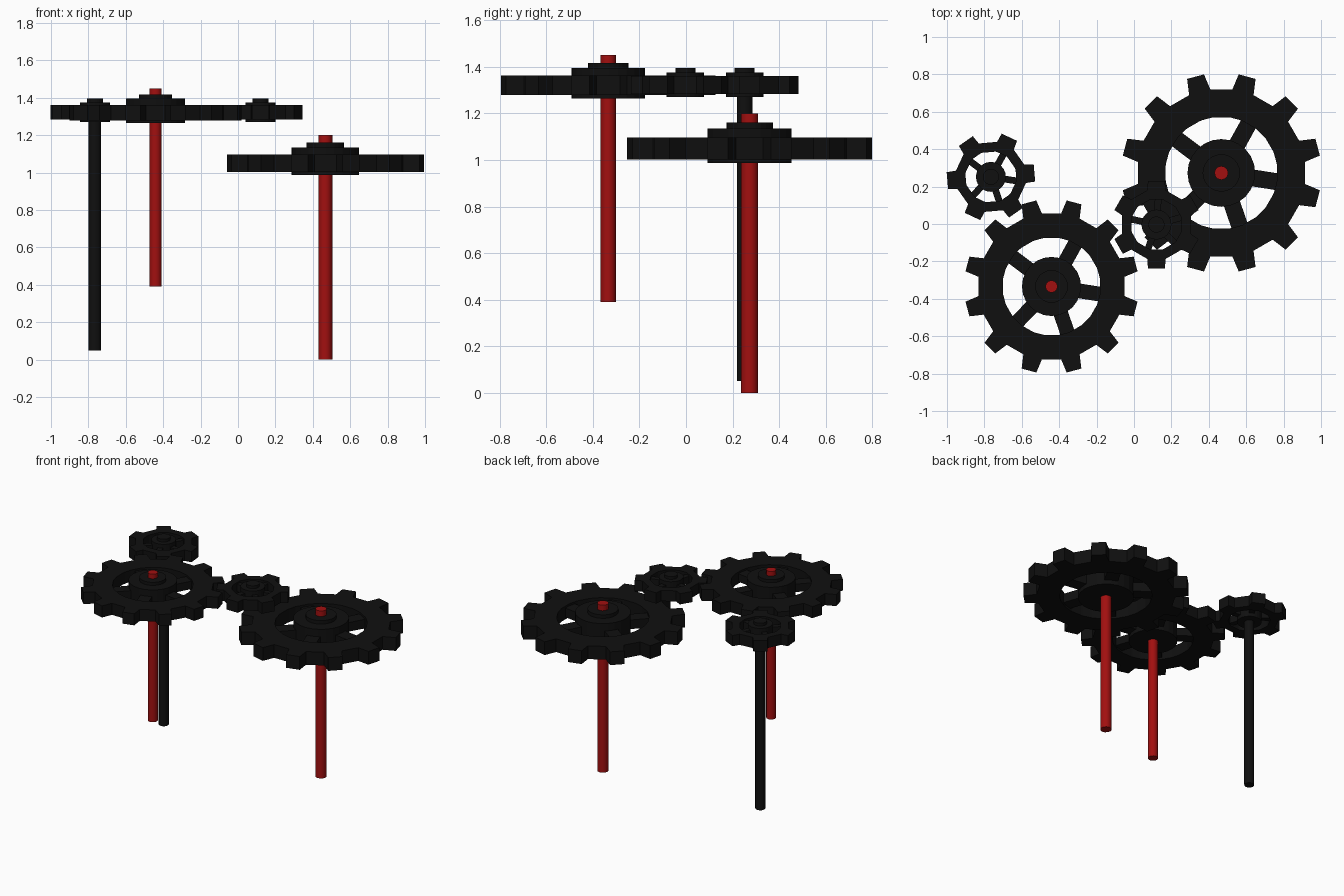
import bpy, bmesh, math
from mathutils import Matrix

if "Cube" in bpy.data.objects:
    bpy.data.objects.remove(bpy.data.objects["Cube"])


def material(name, rgb):
    m = bpy.data.materials.new(name)
    m.diffuse_color = (*rgb, 1)
    m.use_nodes = True
    m.node_tree.nodes["Principled BSDF"].inputs["Base Color"].default_value = m.diffuse_color
    return m


BLACK = material("black", (0.005, 0.005, 0.005))
RED = material("red", (0.36, 0.005, 0.005))


def make_object(name, bm, mat):
    bmesh.ops.recalc_face_normals(bm, faces=bm.faces)
    mesh = bpy.data.meshes.new(name)
    bm.to_mesh(mesh)
    bm.free()
    mesh.materials.append(mat)
    ob = bpy.data.objects.new(name, mesh)
    bpy.context.collection.objects.link(ob)
    return ob


def cylinder(name, x, y, r, z0, z1, mat, sides, smooth=False):
    bm = bmesh.new()
    bmesh.ops.create_cone(bm, cap_ends=True, segments=sides, radius1=r, radius2=r,
                          depth=z1 - z0, matrix=Matrix.Translation((x, y, (z0 + z1) / 2)))
    ob = make_object(name, bm, mat)
    if smooth:
        bpy.ops.object.select_all(action='DESELECT')
        ob.select_set(True)
        bpy.context.view_layer.objects.active = ob
        bpy.ops.object.shade_smooth_by_angle(angle=math.radians(50))


def toothed_ring(name, x, y, z0, z1, teeth, phase, tip, root, hole, tip_half, root_half):
    # four outline points per tooth, each paired with a point on the hole
    bm = bmesh.new()
    columns = []
    for t in range(teeth):
        for off, r in ((-root_half, root), (-tip_half, tip), (tip_half, tip), (root_half, root)):
            a = math.radians(phase + t * 360 / teeth + off)
            c, s = math.cos(a), math.sin(a)
            columns.append([bm.verts.new((x + q * c, y + q * s, z))
                            for q, z in ((r, z0), (r, z1), (hole, z1), (hole, z0))])
    for i, a in enumerate(columns):
        b = columns[(i + 1) % len(columns)]
        for k in range(4):
            n = (k + 1) % 4
            bm.faces.new((a[k], b[k], b[n], a[n]))
    make_object(name, bm, BLACK)


def spokes(name, x, y, z0, z1, r0, r1, width, angles):
    bm = bmesh.new()
    for a in angles:
        m = (Matrix.Translation((x, y, (z0 + z1) / 2)) @ Matrix.Rotation(math.radians(a), 4, 'Z')
             @ Matrix.Translation(((r0 + r1) / 2, 0, 0))
             @ Matrix.Diagonal((r1 - r0, width, z1 - z0, 1)))
        bmesh.ops.create_cube(bm, size=1, matrix=m)
    make_object(name, bm, BLACK)


SPOKE_ANGLES = (-9, 61, 143, 226, -71)


def large_gear(name, x, y, z, s):
    # z is the underside of the ring, s the scale
    toothed_ring(name + "_ring", x, y, z, z + 0.095 * s, 12, 15,
                 0.535 * s, 0.45 * s, 0.30 * s, 5, 7.5)
    spokes(name + "_spokes", x, y, z + 0.015 * s, z + 0.08 * s,
           0.12 * s, 0.32 * s, 0.09 * s, SPOKE_ANGLES)
    cylinder(name + "_hub", x, y, 0.181 * s, z - 0.016 * s, z + 0.133 * s, BLACK, 24)
    cylinder(name + "_hub_cap", x, y, 0.1 * s, z + 0.133 * s, z + 0.158 * s, BLACK, 24)


def small_gear(name, x, y, phase):
    z = 1.283
    toothed_ring(name + "_ring", x, y, z, 1.36, 6, phase, 0.238, 0.19, 0.137, 11, 15)
    spokes(name + "_spokes", x, y, z + 0.012, 1.348, 0.05, 0.15, 0.036,
           [a + phase - 5 for a in SPOKE_ANGLES])
    cylinder(name + "_hub", x, y, 0.08, 1.27, 1.375, BLACK, 24)
    cylinder(name + "_hub_cap", x, y, 0.043, 1.375, 1.395, BLACK, 24)


# gears
large_gear("lower_gear", 0.467, 0.273, 1.002, 1.0)
large_gear("upper_gear", -0.441, -0.334, 1.279, 0.873)
small_gear("end_gear", -0.765, 0.252, 5)
small_gear("middle_gear", 0.12, -0.003, 30)

# shafts
cylinder("lower_gear_shaft", 0.467, 0.273, 0.037, 0.0, 1.2, RED, 12, True)
cylinder("upper_gear_shaft", -0.441, -0.334, 0.033, 0.39, 1.45, RED, 12, True)
cylinder("end_gear_shaft", -0.765, 0.252, 0.033, 0.05, 1.3, BLACK, 12, True)
